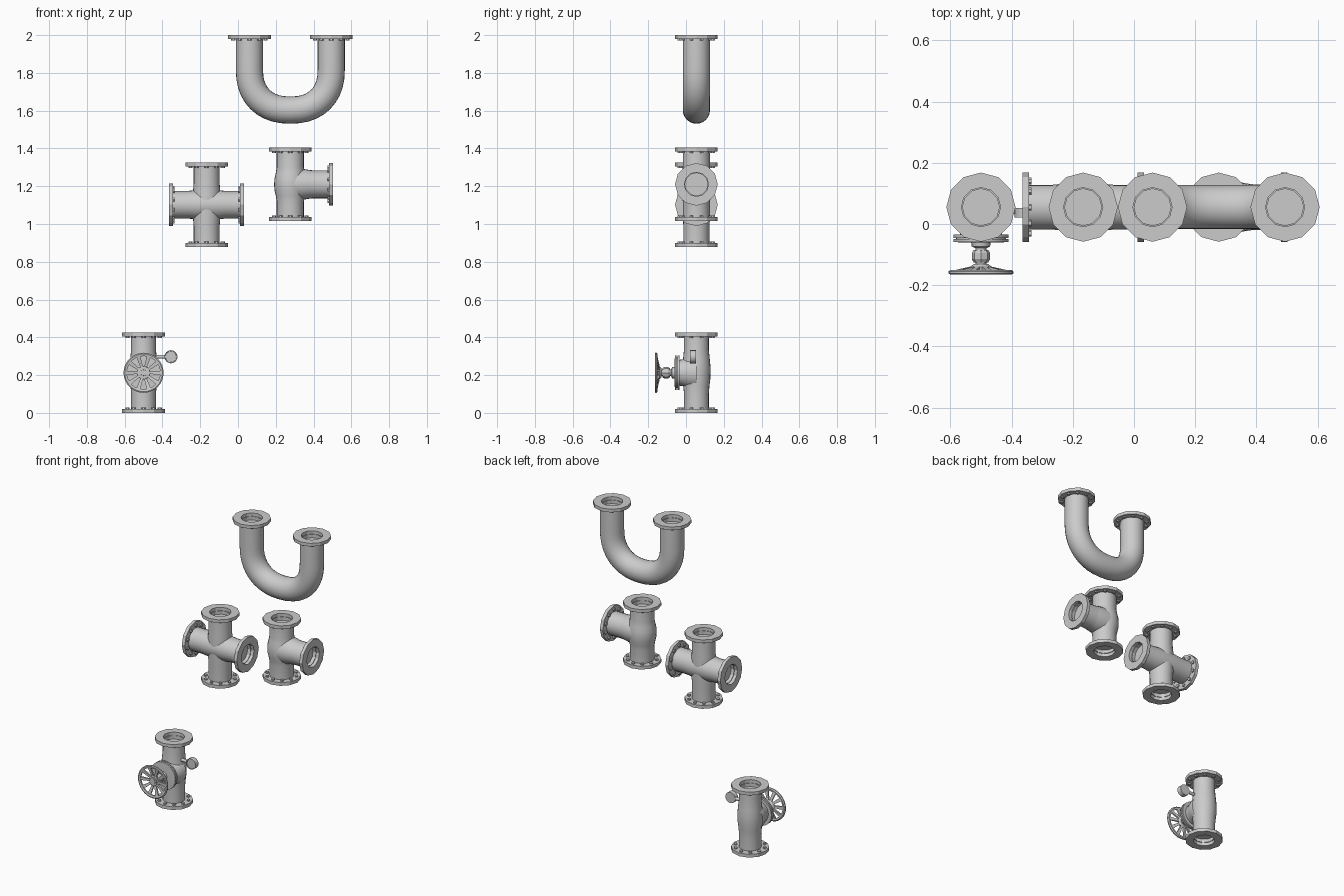
import bpy, bmesh, math
from mathutils import Vector, Matrix

if "Cube" in bpy.data.objects:
    bpy.data.objects.remove(bpy.data.objects["Cube"])

Y = 0.055          # common depth of all pipe axes
FR = 0.113         # flange radius


def finish(bm, name, angle=40):
    bmesh.ops.remove_doubles(bm, verts=bm.verts, dist=1e-5)
    bmesh.ops.recalc_face_normals(bm, faces=bm.faces)
    me = bpy.data.meshes.new(name)
    bm.to_mesh(me)
    bm.free()
    ob = bpy.data.objects.new(name, me)
    bpy.context.collection.objects.link(ob)
    bpy.ops.object.select_all(action='DESELECT')
    ob.select_set(True)
    bpy.context.view_layer.objects.active = ob
    bpy.ops.object.shade_smooth_by_angle(angle=math.radians(angle))
    return ob


def frame(origin, axis):
    q = Vector(axis).to_track_quat('Z', 'Y')
    return Matrix.Translation(origin) @ q.to_matrix().to_4x4()


def skin(bm, rings, closed=False):
    for a, b in zip(rings, rings[1:] + (rings[:1] if closed else [])):
        n = len(a)
        for i in range(n):
            vs = []
            for v in (a[i], a[(i + 1) % n], b[(i + 1) % n], b[i]):
                if v not in vs:
                    vs.append(v)
            if len(vs) > 2:
                bm.faces.new(vs)


def add_lathe(bm, profile, M, segs, closed=False):
    rings = []
    for r, h in profile:
        if r == 0:
            rings.append([bm.verts.new(M @ Vector((0, 0, h)))] * segs)
        else:
            rings.append([bm.verts.new(M @ Vector((
                r * math.cos(2 * math.pi * i / segs),
                r * math.sin(2 * math.pi * i / segs), h))) for i in range(segs)])
    skin(bm, rings, closed)


def lathe(name, profile, origin, axis, segs=24, closed=False, angle=40):
    bm = bmesh.new()
    add_lathe(bm, profile, frame(origin, axis), segs, closed)
    return finish(bm, name, angle)


def flange(name, origin, axis):
    # faceted ring with a recessed bore, bolts on the pipe side
    bm = bmesh.new()
    M = frame(origin, axis)
    add_lathe(bm, [(0.06, -0.021), (FR, -0.021), (FR, 0), (0.064, 0),
                   (0.064, -0.045), (0, -0.045)], M, 12)
    for k in range(10):
        a = 2 * math.pi * (k + 0.5) / 10
        B = M @ Matrix.Translation((0.09 * math.cos(a), 0.09 * math.sin(a), 0))
        add_lathe(bm, [(0, -0.029), (0.011, -0.029), (0.011, -0.02), (0, -0.02)], B, 6)
    finish(bm, name, 20)


def fitting(name, centre, arms):
    for i, (axis, length) in enumerate(arms):
        flange(f"{name}_flange_{i}", Vector(centre) + Vector(axis) * length, axis)


UP, DOWN, LEFT, RIGHT, FRONT = (0, 0, 1), (0, 0, -1), (-1, 0, 0), (1, 0, 0), (0, -1, 0)

# U bend: sweep along two legs joined by a rounded bottom
cx, a, b, zc = 0.277, 0.2165, 0.215, 1.818
path = [Vector((cx - a, Y, 1.982))]
for i in range(21):
    t = math.pi * i / 20
    c, s = math.cos(t), max(math.sin(t), 0)
    path.append(Vector((cx - a * math.copysign(abs(c) ** (2 / 2.3), c), Y,
                        zc - b * s ** (2 / 2.3))))
path.append(Vector((cx + a, Y, 1.982)))
bm = bmesh.new()
rings = []
for i, p in enumerate(path):
    if i in (0, len(path) - 1):
        t = Vector((0, 0, -1 if i == 0 else 1))
    else:
        t = ((path[i + 1] - p).normalized() + (p - path[i - 1]).normalized()).normalized()
    side = t.cross(Vector((0, 1, 0)))
    rings.append([bm.verts.new(p + 0.072 * (math.cos(w) * side + math.sin(w) * Vector((0, 1, 0))))
                  for w in [2 * math.pi * k / 24 for k in range(24)]])
skin(bm, rings)
finish(bm, "u_bend_pipe", 60)
for n, s in (("left", -1), ("right", 1)):
    flange(f"u_bend_flange_{n}", (cx + s * a, Y, 2.0), UP)

# Four-way cross
C = (-0.166, Y, 1.102)
lathe("cross_vertical_pipe", [(0.069, -0.21), (0.069, -0.11), (0.073, -0.06), (0.073, 0.06),
                              (0.069, 0.11), (0.069, 0.21)], C, UP)
lathe("cross_horizontal_pipe", [(0.073, -0.18), (0.073, -0.1), (0.077, -0.06), (0.077, 0.06),
                                (0.073, 0.1), (0.073, 0.18)], C, RIGHT)
fitting("cross", C, [(UP, 0.224), (DOWN, 0.224), (LEFT, 0.198), (RIGHT, 0.198)])

# Tee with a swollen middle
T = (0.277, Y, 1.21)
lathe("tee_vertical_pipe", [(0.072, -0.18), (0.072, -0.09), (0.077, -0.06), (0.084, -0.03), (0.086, 0),
                            (0.084, 0.03), (0.077, 0.06), (0.072, 0.09), (0.072, 0.18)], T, UP)
lathe("tee_branch_pipe", [(0.084, 0), (0.083, 0.06), (0.076, 0.1), (0.074, 0.12), (0.074, 0.21)],
      T, RIGHT)
fitting("tee", T, [(UP, 0.195), (DOWN, 0.195), (RIGHT, 0.225)])

# Valve body
V = (-0.5, Y, 0.2125)
lathe("valve_body", [(0.066, -0.195), (0.066, -0.11), (0.069, -0.07), (0.074, -0.03), (0.075, 0.03),
                     (0.071, 0.07), (0.066, 0.12), (0.066, 0.195)], V, UP)
fitting("valve", V, [(UP, 0.2125), (DOWN, 0.2125)])
lathe("valve_neck", [(0.09, 0), (0.087, 0.03), (0.078, 0.055), (0.07, 0.075), (0.068, 0.095)], V, FRONT)

# Bonnet plates and stem with packing nuts
lathe("bonnet_flange", [(0, 0.09), (0.09, 0.09), (0.09, 0.1), (0.082, 0.1), (0.082, 0.104),
                        (0.09, 0.104), (0.09, 0.114), (0.04, 0.116), (0, 0.116)], V, FRONT, 24)
lathe("valve_stem", [(0.032, 0.114), (0.03, 0.128), (0.018, 0.134), (0.018, 0.19),
                     (0.026, 0.196), (0.026, 0.214), (0, 0.214)], V, FRONT, 16)
lathe("packing_nut", [(0, 0.14), (0.024, 0.14), (0.03, 0.15), (0.03, 0.17), (0.024, 0.18),
                      (0, 0.18)], V, FRONT, 8, angle=20)

# Handwheel: rim, hub and tapered spokes
lathe("handwheel_rim", [(0.088, 0.207), (0.1, 0.205), (0.106, 0.21), (0.106, 0.217),
                        (0.1, 0.22), (0.088, 0.217)], V, FRONT, 32, closed=True)
lathe("handwheel_hub", [(0, 0.186), (0.024, 0.186), (0.036, 0.196), (0.034, 0.206),
                        (0.018, 0.208), (0.016, 0.216), (0, 0.216)], V, FRONT, 16)
bm = bmesh.new()
M = frame(V, FRONT)
for k in range(10):
    R = M @ Matrix.Rotation(2 * math.pi * k / 10, 4, 'Z')
    ends = []
    for r, w, h0, h1 in ((0.025, 0.006, 0.192, 0.204), (0.092, 0.011, 0.207, 0.216)):
        ends.append([bm.verts.new(R @ Vector((r, y, h)))
                     for y, h in ((-w, h0), (w, h0), (w, h1), (-w, h1))])
    skin(bm, ends)
finish(bm, "handwheel_spokes", 20)

# Pressure gauge on a side stub
lathe("gauge_stub", [(0, 0.05), (0.01, 0.05), (0.01, 0.125), (0, 0.125)],
      (-0.5, 0.042, 0.297), RIGHT, 10)
lathe("gauge_dial", [(0, -0.015), (0.035, -0.015), (0.035, 0.015), (0.03, 0.015), (0.029, 0.012),
                     (0, 0.012)], (-0.355, 0.037, 0.297), FRONT, 16)
